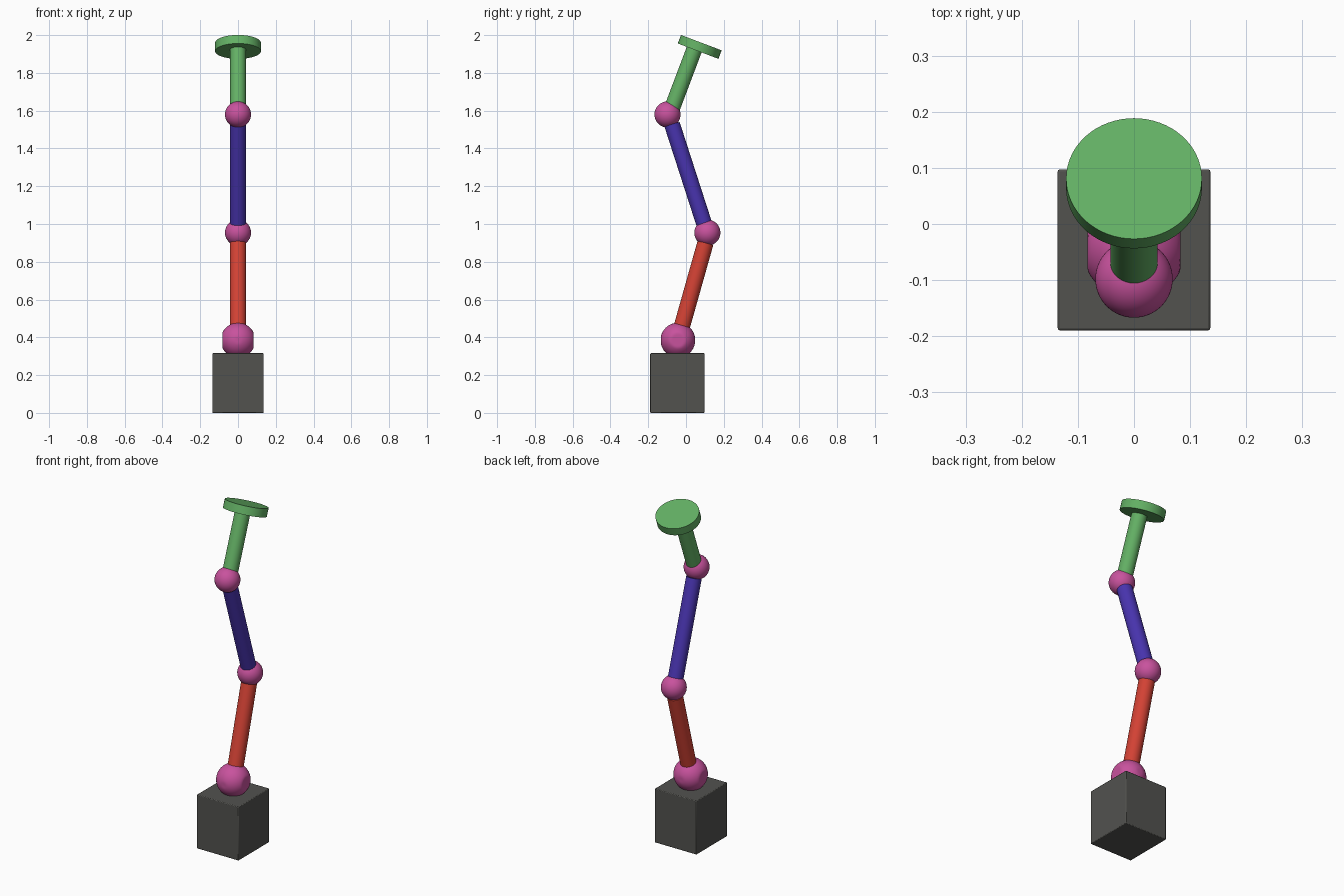
import bpy
from mathutils import Vector

if "Cube" in bpy.data.objects:
    bpy.data.objects.remove(bpy.data.objects["Cube"])


def material(name, rgb):
    m = bpy.data.materials.new(name)
    m.diffuse_color = (*rgb, 1)
    m.use_nodes = True
    m.node_tree.nodes["Principled BSDF"].inputs["Base Color"].default_value = m.diffuse_color
    return m


GREY = material("dark grey", (0.085, 0.085, 0.078))
PINK = material("magenta", (0.58, 0.085, 0.34))
RED = material("red", (0.66, 0.055, 0.035))
BLUE = material("blue violet", (0.066, 0.034, 0.43))
GREEN = material("green", (0.127, 0.44, 0.13))


def finish(name, mat):
    ob = bpy.context.object
    ob.name = name
    ob.data.materials.append(mat)
    bpy.ops.object.shade_smooth_by_angle()
    return ob


def rod(name, a, b, radius, mat, squash=1.0):
    """Cylinder between two (y, z) points in the x = 0 plane."""
    p, q = Vector((0, *a)), Vector((0, *b))
    bpy.ops.mesh.primitive_cylinder_add(vertices=64, radius=radius, depth=(q - p).length)
    ob = bpy.context.object
    for v in ob.data.vertices:
        v.co.y *= squash
    ob.location = (p + q) / 2
    ob.rotation_euler = Vector((0, 0, 1)).rotation_difference(q - p).to_euler()
    return finish(name, mat)


def ball(name, y, z, radius, clip_x=1.0, clip_y=1.0):
    """Sphere, optionally flattened on its sides."""
    bpy.ops.mesh.primitive_uv_sphere_add(segments=64, ring_count=32, radius=radius, location=(0, y, z))
    ob = bpy.context.object
    for v in ob.data.vertices:
        v.co.x = max(-clip_x, min(clip_x, v.co.x))
        v.co.y = max(-clip_y, min(clip_y, v.co.y))
    return finish(name, PINK)


# Base block with slightly softened edges
bpy.ops.mesh.primitive_cube_add(size=1, location=(0, -0.046, 0.158))
block = bpy.context.object
for v in block.data.vertices:
    v.co = (v.co.x * 0.272, v.co.y * 0.287, v.co.z * 0.316)
bevel = block.modifiers.new("soft edges", 'BEVEL')
bevel.width = 0.004
bevel.segments = 2
finish("base_block", GREY)

# Joints
ball("base_joint", -0.043, 0.385, 0.092, 0.083, 0.090)
ball("middle_joint", 0.113, 0.954, 0.069)
ball("upper_joint", -0.098, 1.580, 0.069)

# Arm links
rod("lower_link", (-0.038, 0.40), (0.103, 0.90), 0.043, RED)
rod("middle_link", (0.098, 0.995), (-0.074, 1.528), 0.042, BLUE)
rod("upper_link", (-0.075, 1.610), (0.046, 1.930), 0.042, GREEN)

# Tilted end plate
rod("end_plate", (0.064, 1.915), (0.081, 1.960), 0.121, GREEN, 0.95)
